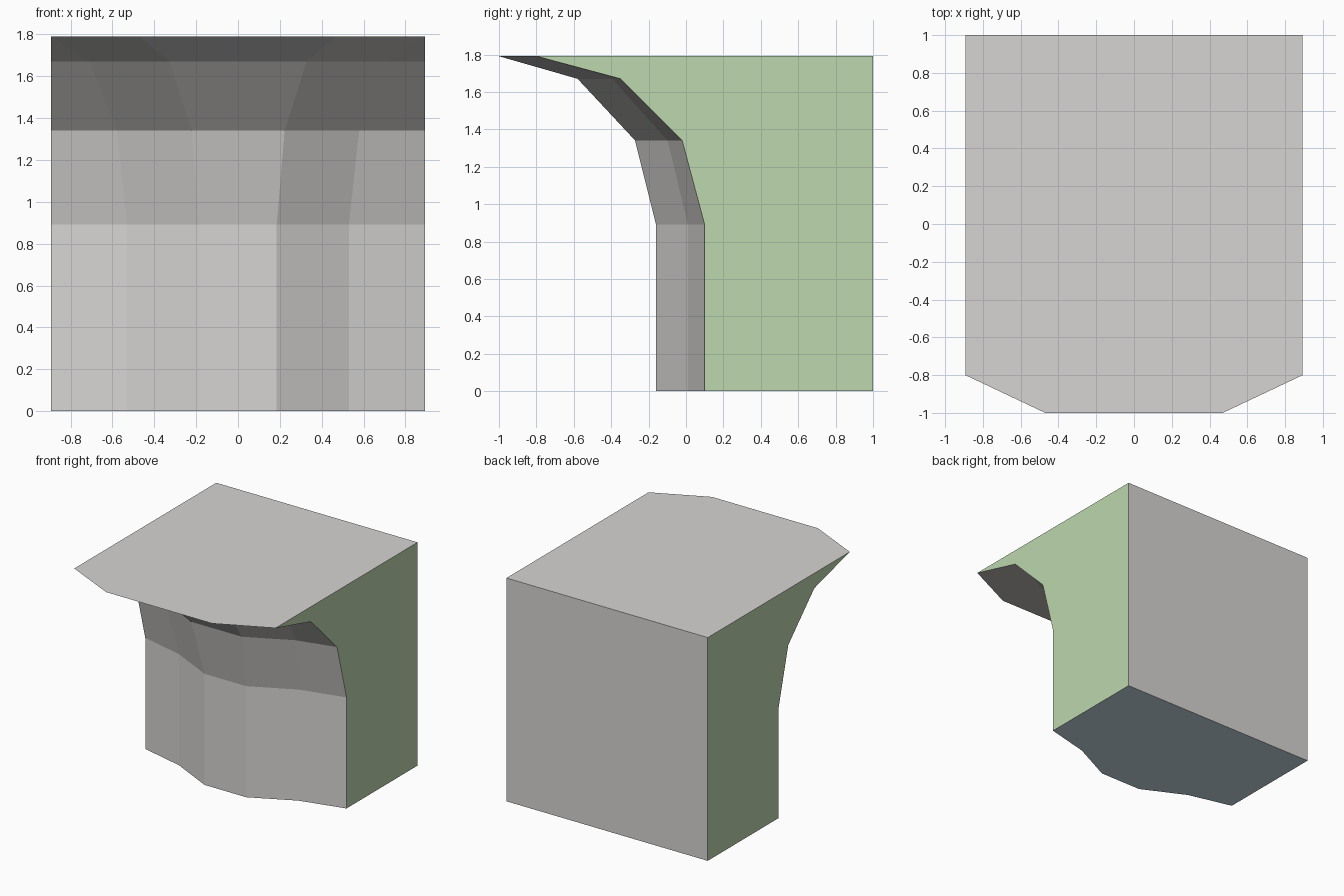
import bpy
import bmesh
from math import sin, cos, radians

if "Cube" in bpy.data.objects:
    bpy.data.objects.remove(bpy.data.objects["Cube"], do_unlink=True)


def material(name, colour):
    mat = bpy.data.materials.new(name)
    mat.use_nodes = True
    rgba = (*colour, 1)
    mat.diffuse_color = rgba
    mat.node_tree.nodes["Principled BSDF"].inputs["Base Color"].default_value = rgba
    return mat


stone = material("warm grey stone", (0.68, 0.663, 0.648))
green = material("soft green", (0.505, 0.68, 0.42))
base = material("pale blue base", (0.65, 0.80, 0.91))

HALF, BACK, RADIUS, FRONT = 0.893, 1.0, 0.9, 0.1


def front_row(z, t):
    """Bulging front outline; t runs from the wall (0) to the overhanging lip (1)."""
    edge = FRONT - RADIUS * t
    right = [
        (HALF, edge),
        (0.53 + (HALF - 0.53) * t, edge - 0.09 * (1 - t)),
        (0.185 + 0.285 * t, edge - 0.26 + 0.06 * t),
    ]
    outline = right + [(-x, y) for x, y in reversed(right)]
    return [(x, y, z) for x, y in outline]


# Straight wall, then a quarter arc flaring out to the lip
rows = [front_row(0, 0)]
for angle in (0, 30, 60, 90):
    a = radians(angle)
    rows.append(front_row(RADIUS * (0.99 + sin(a)), 1 - cos(a)))

bm = bmesh.new()
grid = [[bm.verts.new(p) for p in row] for row in rows]
for low, high in zip(grid, grid[1:]):
    for i in range(len(low) - 1):
        bm.faces.new((low[i], low[i + 1], high[i + 1], high[i]))

# Back corners, then bottom, top, back and the two sides
top_z = rows[-1][0][2]
bl, br, tl, tr = [bm.verts.new((x, BACK, z)) for z in (0, top_z) for x in (HALF, -HALF)]
bm.faces.new(grid[0] + [br, bl])
bm.faces.new(grid[-1] + [tr, tl])
bm.faces.new((bl, br, tr, tl))
bm.faces.new([row[0] for row in grid] + [tl, bl])
bm.faces.new([row[-1] for row in grid] + [tr, br])

bmesh.ops.remove_doubles(bm, verts=bm.verts, dist=0.0005)
bmesh.ops.recalc_face_normals(bm, faces=bm.faces)
bm.normal_update()

# Colour by facing direction: green sides, blue underside, stone elsewhere
for face in bm.faces:
    if abs(face.normal.x) > 0.99:
        face.material_index = 1
    elif face.normal.z < -0.99 and face.calc_center_median().z < 0.01:
        face.material_index = 2

mesh = bpy.data.meshes.new("cliff_block")
bm.to_mesh(mesh)
bm.free()
for mat in (stone, green, base):
    mesh.materials.append(mat)
block = bpy.data.objects.new("cliff_block", mesh)
bpy.context.collection.objects.link(block)
